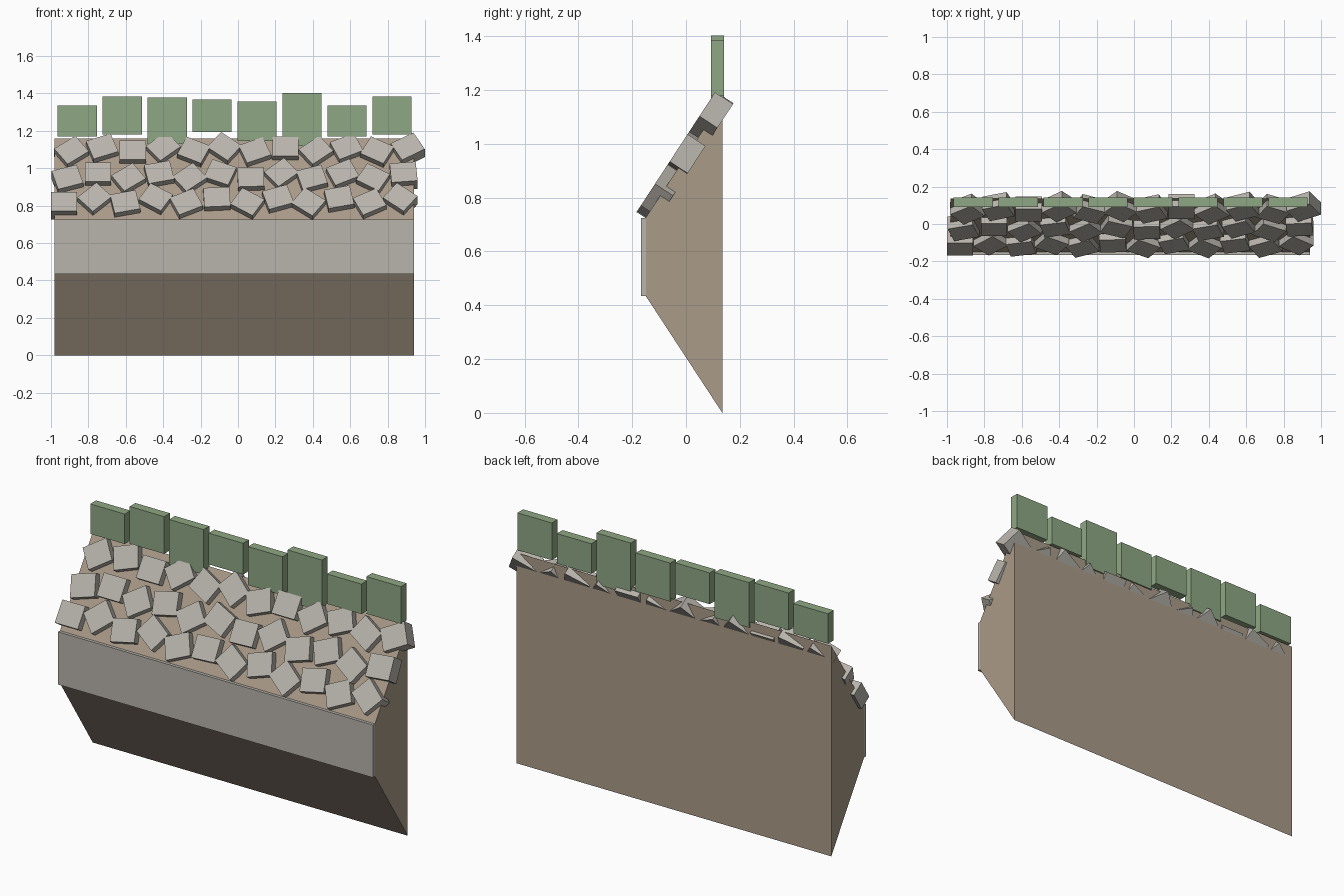
import bpy, bmesh, math
from mathutils import Matrix, Vector

default = bpy.data.objects.get("Cube")
if default:
    bpy.data.objects.remove(default, do_unlink=True)


def material(name, r, g, b):
    m = bpy.data.materials.new(name)
    m.use_nodes = True
    m.diffuse_color = (r, g, b, 1)
    m.node_tree.nodes["Principled BSDF"].inputs["Base Color"].default_value = (r, g, b, 1)
    return m


tan = material("tan_earth", 0.40, 0.325, 0.245)
grey = material("pale_stone", 0.48, 0.457, 0.413)
green = material("leaf_green", 0.275, 0.386, 0.23)


def add_object(name, bm, mat):
    bmesh.ops.recalc_face_normals(bm, faces=bm.faces)
    mesh = bpy.data.meshes.new(name)
    bm.to_mesh(mesh)
    bm.free()
    mesh.materials.append(mat)
    obj = bpy.data.objects.new(name, mesh)
    bpy.context.collection.objects.link(obj)
    return obj


def box(name, centre, size, mat, rotation=Matrix.Identity(4)):
    bm = bmesh.new()
    matrix = Matrix.Translation(centre) @ rotation @ Matrix.Diagonal((*size, 1))
    bmesh.ops.create_cube(bm, size=1, matrix=matrix)
    return add_object(name, bm, mat)


# Body: side profile (y, z) extruded along x
LEFT, RIGHT = -0.98, 0.94
FOOT, LOW, HIGH, CREST = (0.135, 0), (-0.15, 0.435), (-0.15, 0.725), (0.135, 1.16)
bm = bmesh.new()
face = bm.faces.new([bm.verts.new((LEFT, y, z)) for y, z in (FOOT, LOW, HIGH, CREST)])
ext = bmesh.ops.extrude_face_region(bm, geom=[face])
bmesh.ops.translate(bm, vec=(RIGHT - LEFT, 0, 0),
                    verts=[v for v in ext["geom"] if isinstance(v, bmesh.types.BMVert)])
add_object("wall_body", bm, tan)

# Facing slab on the vertical front
box("front_slab", ((LEFT + RIGHT) / 2, -0.158, 0.58), (RIGHT - LEFT, 0.018, 0.29), grey)

# Three rows of tilted stones half sunk in the slope
run, rise = CREST[0] - HIGH[0], CREST[1] - HIGH[1]
slope = Matrix.Rotation(math.atan2(rise, run), 4, "X")
rows = {
    "low": (-0.93, 0.80, 0.825, (0, 43, 12, -32, 25, 3, -32, 18, -36, 12, 27, -38)),
    "middle": (-0.912, 0.932, 0.958, (17, 0, 35, 12, 38, -22, 2, 40, 17, 25, -30, 5)),
    "top": (-0.89, 1.076, 1.096, (36, 20, 0, 40, -25, -38, 22, 0, 38, 25, -28, 30)),
}
for row, (start, z_odd, z_even, tilts) in rows.items():
    for i, tilt in enumerate(tilts):
        z = z_even if i % 2 else z_odd
        y = HIGH[0] + (z - HIGH[1]) * run / rise
        turn = slope @ Matrix.Rotation(math.radians(tilt), 4, "Z")
        box(f"{row}_stone_{i + 1}", Vector((start + i * 0.1634, y, z)),
            (0.14, 0.122, 0.08), grey, turn)

# Hedge panels along the crest: bottom and top heights
panels = ((1.17, 1.335), (1.18, 1.385), (1.13, 1.378), (1.195, 1.367),
          (1.145, 1.357), (1.12, 1.403), (1.17, 1.335), (1.18, 1.385))
for i, (bottom, top) in enumerate(panels):
    box(f"hedge_panel_{i + 1}", (-0.86 + i * 0.2405, 0.117, (bottom + top) / 2),
        (0.21, 0.05, top - bottom), green)
